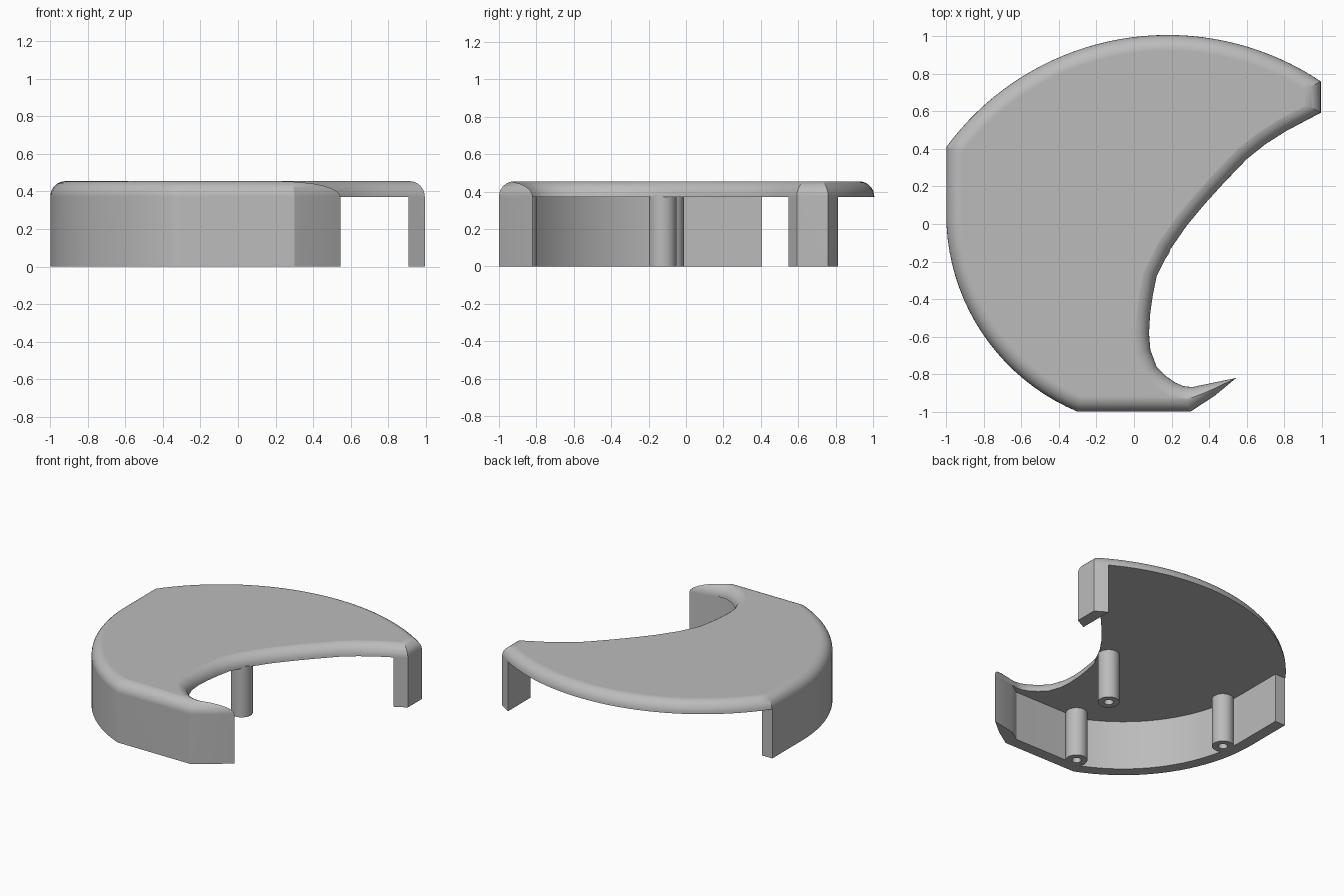
import bpy, bmesh
from math import sin, cos, pi, radians, atan2
from mathutils import Vector

if "Cube" in bpy.data.objects:
    bpy.data.objects.remove(bpy.data.objects["Cube"])

PLATE_Z, FILLET, WALL = 0.37, 0.083, 0.085

grey = bpy.data.materials.new("plain_grey")
grey.use_nodes = True
grey.diffuse_color = (0.5, 0.5, 0.5, 1)
grey.node_tree.nodes["Principled BSDF"].inputs["Base Color"].default_value = (0.5, 0.5, 0.5, 1)


def arc(centre, start, end, steps):
    """Points on a circle about centre, from the start point to the end point, anticlockwise."""
    c, s, e = Vector(centre), Vector(start) - Vector(centre), Vector(end) - Vector(centre)
    a0, a1 = atan2(s.y, s.x), atan2(e.y, e.x)
    if a1 < a0:
        a1 += 2 * pi
    pts = []
    for i in range(steps + 1):
        f = i / steps
        a, r = a0 + (a1 - a0) * f, s.length + (e.length - s.length) * f
        pts.append(c + Vector((cos(a), sin(a))) * r)
    return pts


def inset(pts, d):
    """Mitred inset of an anticlockwise polygon; negative d grows it."""
    out = []
    for i, p in enumerate(pts):
        a, b = p - pts[i - 1], pts[(i + 1) % len(pts)] - p
        n1 = Vector((-a.y, a.x)).normalized()
        n2 = Vector((-b.y, b.x)).normalized()
        out.append(p + (n1 + n2) * d / (1 + n1.dot(n2)))
    return out


def loft(name, layers):
    """Solid through stacked outlines, each given as (points, z)."""
    bm = bmesh.new()
    rings = [[bm.verts.new((p.x, p.y, z)) for p in pts] for pts, z in layers]
    n = len(rings[0])
    for lo, hi in zip(rings, rings[1:]):
        for i in range(n):
            j = (i + 1) % n
            bm.faces.new((lo[i], lo[j], hi[j], hi[i]))
    bm.faces.new(rings[0][::-1])
    bm.faces.new(rings[-1])
    bmesh.ops.recalc_face_normals(bm, faces=bm.faces)
    mesh = bpy.data.meshes.new(name)
    bm.to_mesh(mesh)
    bm.free()
    mesh.materials.append(grey)
    obj = bpy.data.objects.new(name, mesh)
    bpy.context.collection.objects.link(obj)
    return obj


def activate(obj):
    bpy.ops.object.select_all(action='DESELECT')
    obj.select_set(True)
    bpy.context.view_layer.objects.active = obj


def subtract(obj, cutter):
    mod = obj.modifiers.new("cut", 'BOOLEAN')
    mod.operation, mod.solver, mod.object = 'DIFFERENCE', 'EXACT', cutter
    activate(obj)
    bpy.ops.object.modifier_apply(modifier=mod.name)
    bpy.data.objects.remove(cutter)


def rounded(pts, r, z, sign):
    """Quarter-round edge layers; sign 1 shrinks upward, -1 flares upward."""
    steps = 8
    return [(inset(pts, sign * r * (1 - cos(t))), z + r * sin(t))
            for t in (pi / 2 * i / steps for i in range(steps + 1))]


# Outer outline: curved side, flat front, hook edge, prong end, arched back
side = arc((0.136, 0.05), (-1, 0.05), (-0.3, -1), 20)
back = arc((0.17, -0.46), (0.995, 0.76), (-1, 0.41), 36)
hook = [Vector(p) for p in ((0.3, -1), (0.43, -0.915), (0.545, -0.82), (0.995, -0.4))]
outline = side + hook + back
body = loft("cover_shell", [(outline, 0)] + rounded(outline, FILLET, PLATE_Z + 0.002, 1))

# Crescent bite, with a flared rim that leaves a rounded inner edge
bite = [Vector(p) for p in (
    (1.4, 0.8), (0.99, 0.59), (0.81, 0.495), (0.7, 0.425), (0.6, 0.345), (0.48, 0.22),
    (0.38, 0.11), (0.28, -0.01), (0.19, -0.14), (0.12, -0.28), (0.1, -0.38), (0.086, -0.48),
    (0.08, -0.58), (0.087, -0.67), (0.12, -0.76), (0.17, -0.81), (0.22, -0.845),
    (0.265, -0.864), (0.31, -0.869), (0.545, -0.82), (1.4, -0.62))]
flare = rounded(bite, FILLET + 0.002, PLATE_Z + 0.001, -1)
subtract(body, loft("bite_cutter", [(bite, -0.1)] + flare + [(flare[-1][0], 0.7)]))

# Hollow underside, leaving the wall, the hook and the prong
inner = inset(outline, WALL)
first = len(side) + 3
cavity = [Vector((-1.2, 0.405)), Vector((-1 + WALL, 0.405))] + inner[:first]
cavity += [Vector(p) for p in ((0.908, -0.45), (0.908, 1.2), (-1.2, 1.2))]
subtract(body, loft("cavity_cutter", [(cavity, -0.1), (cavity, PLATE_Z)]))

activate(body)
bpy.ops.object.shade_smooth_by_angle(angle=radians(25))
normals = body.modifiers.new("even_normals", 'WEIGHTED_NORMAL')
normals.keep_sharp = True

# Hollow screw posts
def circle(centre, r, n=32):
    return [Vector(centre) + Vector((cos(2 * pi * i / n), sin(2 * pi * i / n))) * r for i in range(n)]

for name, at in (("inner_post", (0.12, -0.125)), ("front_post", (-0.22, -0.87)),
                 ("side_post", (-0.86, -0.085))):
    post = loft(name, [(circle(at, 0.032), 0.3), (circle(at, 0.032), 0),
                       (circle(at, 0.074), 0), (circle(at, 0.074), PLATE_Z + 0.01)])
    activate(post)
    bpy.ops.object.shade_smooth_by_angle(angle=radians(30))
